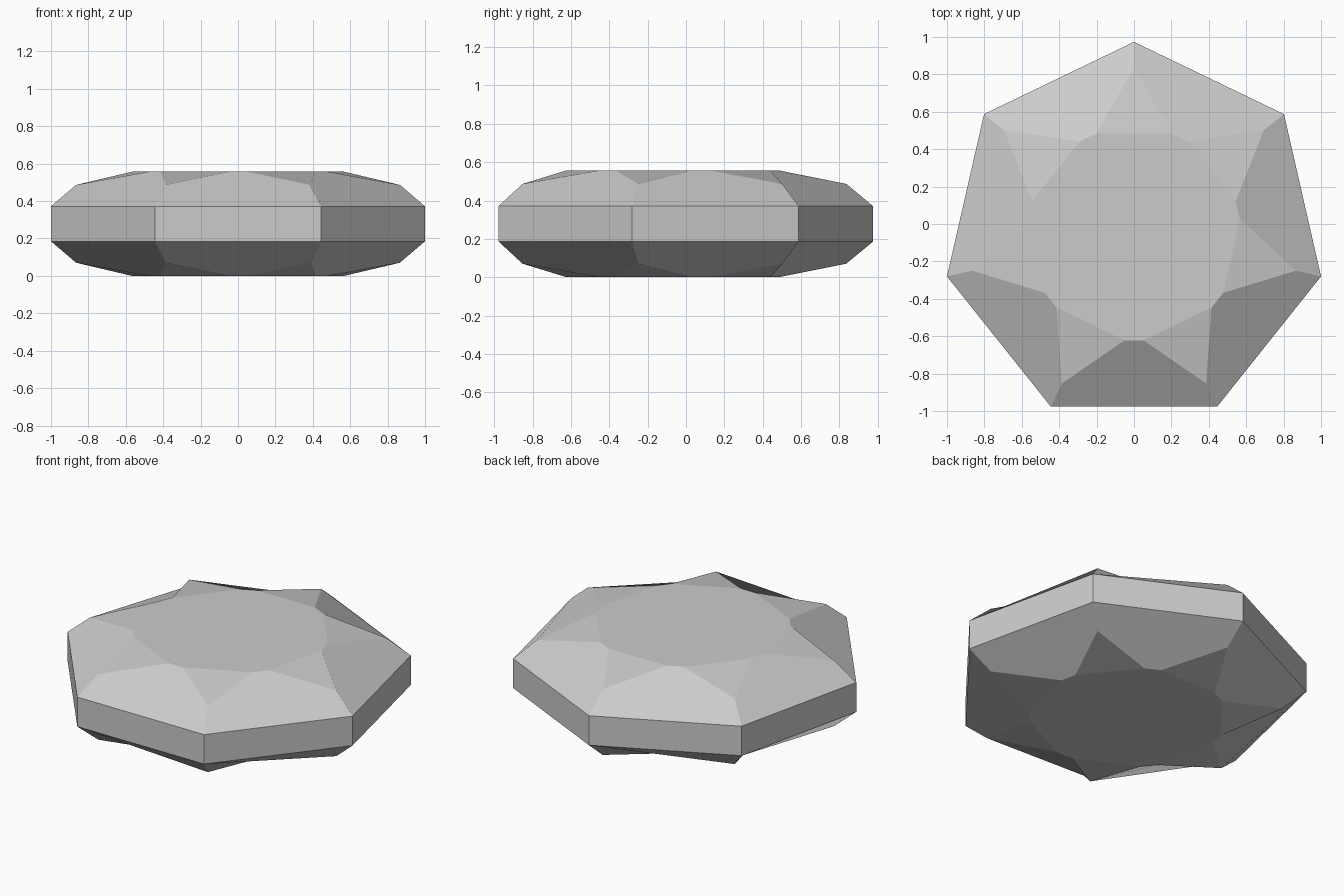
import bpy, bmesh, math

if "Cube" in bpy.data.objects:
    bpy.data.objects.remove(bpy.data.objects["Cube"])

N = 7
CY = -0.052                     # centre of the heptagon, so its bounds are centred
STEP = 2 * math.pi / N
MID = 0.2785                    # height of the mirror plane

mat = bpy.data.materials.new("stone_grey")
mat.diffuse_color = (0.6, 0.6, 0.6, 1)
mat.use_nodes = True
mat.node_tree.nodes["Principled BSDF"].inputs["Base Color"].default_value = mat.diffuse_color

bm = bmesh.new()


def ring(radius, z, offset=0.0):
    return [bm.verts.new((radius * math.sin(i * STEP + offset),
                          CY + radius * math.cos(i * STEP + offset), z)) for i in range(N)]


def crown(sign):
    """Star-cut half of the gem, above or below the girdle."""
    rim = ring(1.0257, MID + sign * 0.0935)
    tip = ring(0.888, MID + sign * 0.208)
    half = STEP / 2 - math.radians(5)
    right = ring(0.572, MID + sign * 0.2785, half)
    left = ring(0.572, MID + sign * 0.2785, -half)
    for i in range(N):
        j = (i + 1) % N
        bm.faces.new((rim[i], rim[j], tip[j], left[j], right[i], tip[i]))   # side facet
        bm.faces.new((tip[i], right[i], left[i]))                           # star point
    bm.faces.new([v for pair in zip(left, right) for v in pair])            # flat table
    return rim


upper, lower = crown(1), crown(-1)
# Upright girdle
for i in range(N):
    j = (i + 1) % N
    bm.faces.new((upper[i], upper[j], lower[j], lower[i]))
bmesh.ops.recalc_face_normals(bm, faces=bm.faces)

mesh = bpy.data.meshes.new("cut_gem")
bm.to_mesh(mesh)
bm.free()
mesh.materials.append(mat)
bpy.context.collection.objects.link(bpy.data.objects.new("cut_gem", mesh))
